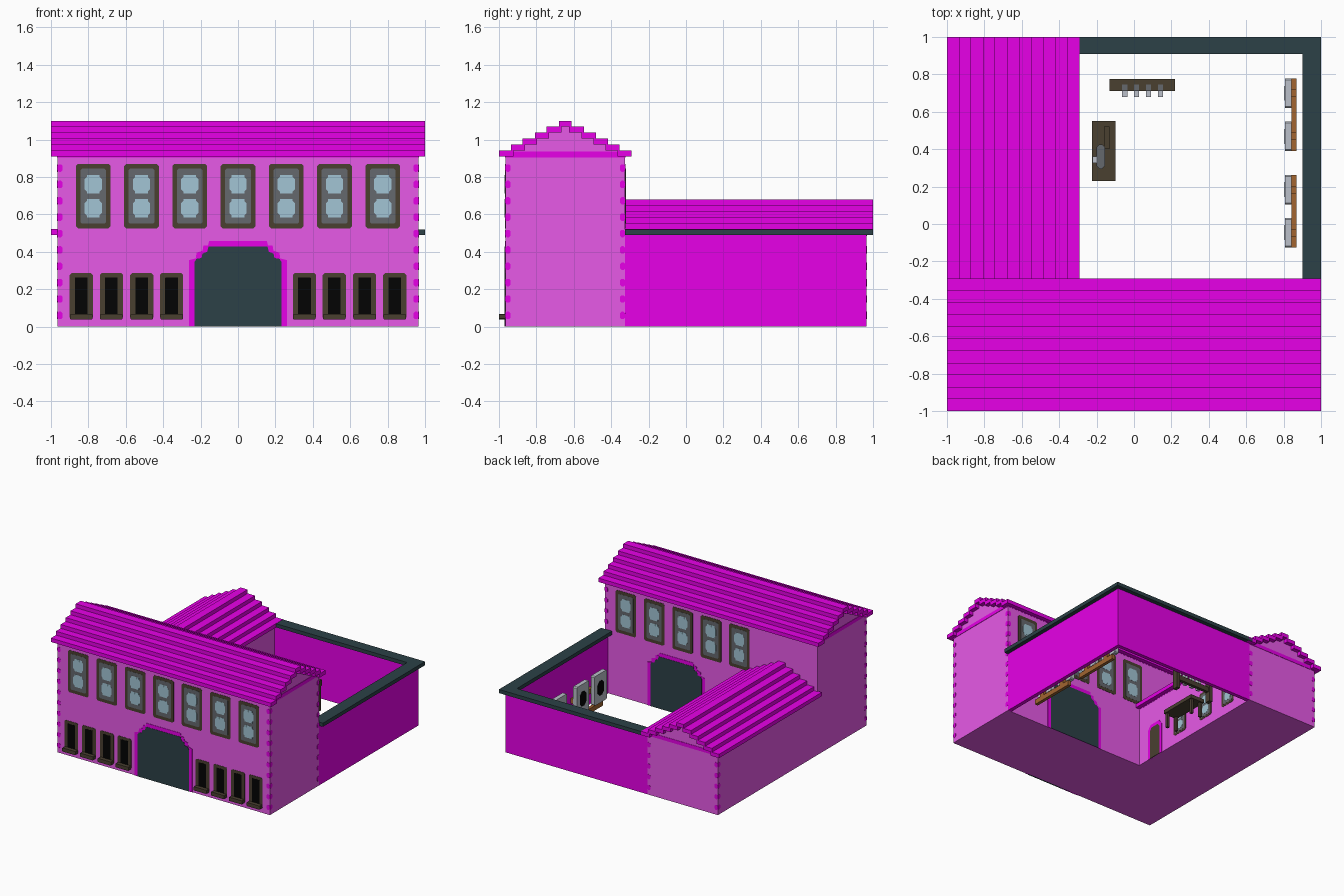
import bpy, bmesh
from mathutils import Vector

cube = bpy.data.objects.get("Cube")
if cube:
    bpy.data.objects.remove(cube, do_unlink=True)


def material(name, r, g, b):
    m = bpy.data.materials.new(name)
    m.use_nodes = True
    m.diffuse_color = (r, g, b, 1)
    bsdf = next(n for n in m.node_tree.nodes if n.type == 'BSDF_PRINCIPLED')
    bsdf.inputs["Base Color"].default_value = (r, g, b, 1)
    bsdf.inputs["Roughness"].default_value = 0.8
    return m


MAGENTA = material("magenta", 0.9, 0.0, 0.9)
PINK = material("pink plaster", 0.8, 0.1, 0.8)
TEAL = material("dark teal", 0.025, 0.053, 0.063)
BROWN = material("dark brown", 0.067, 0.050, 0.030)
GRAY = material("slate gray", 0.130, 0.138, 0.155)
GLASS = material("pale blue glass", 0.36, 0.56, 0.66)
BLACK = material("black", 0.001, 0.001, 0.001)
WOOD = material("orange wood", 0.36, 0.13, 0.030)
SILVER = material("light gray", 0.50, 0.53, 0.59)


class Part:
    """Collects prisms and boxes into one named object."""

    def __init__(self, name, mat):
        self.name, self.mat, self.bm = name, mat, bmesh.new()

    def prism(self, pts, offset):
        a = [self.bm.verts.new(p) for p in pts]
        b = [self.bm.verts.new(Vector(p) + Vector(offset)) for p in pts]
        n = len(a)
        self.bm.faces.new(a)
        self.bm.faces.new(b[::-1])
        for i in range(n):
            self.bm.faces.new((a[i], b[i], b[(i + 1) % n], a[(i + 1) % n]))

    def box(self, x0, x1, y0, y1, z0, z1):
        self.prism([(x0, y0, z0), (x1, y0, z0), (x1, y1, z0), (x0, y1, z0)], (0, 0, z1 - z0))

    def plate(self, wall, pts, d0, d1):
        """Prism on a wall from (along, height) points, d0 to d1 outwards."""
        o, u, n = (Vector(v) for v in wall)
        self.prism([o + u * p[0] + n * d0 + Vector((0, 0, p[1])) for p in pts], n * (d1 - d0))

    def done(self):
        bmesh.ops.recalc_face_normals(self.bm, faces=self.bm.faces)
        me = bpy.data.meshes.new(self.name)
        self.bm.to_mesh(me)
        self.bm.free()
        me.materials.append(self.mat)
        ob = bpy.data.objects.new(self.name, me)
        bpy.context.scene.collection.objects.link(ob)


def octagon(u, z, hu, hz, c):
    """Rectangle with chamfered corners."""
    return [(u - hu + c, z - hz), (u + hu - c, z - hz), (u + hu, z - hz + c), (u + hu, z + hz - c),
            (u + hu - c, z + hz), (u - hu + c, z + hz), (u - hu, z + hz - c), (u - hu, z - hz + c)]


def mirrored(half, u=0):
    return [(u + a, z) for a, z in half] + [(u - a, z) for a, z in reversed(half)]


# Outer and inner wall planes; walls as (origin, direction along, outward normal)
W, V = 0.966, -0.325
FRONT = ((0, -W, 0), (1, 0, 0), (0, -1, 0))
BACK = ((0, V, 0), (1, 0, 0), (0, 1, 0))
WING = ((V, 0, 0), (0, 1, 0), (1, 0, 0))
RIGHT = ((W, 0, 0), (0, 1, 0), (1, 0, 0))
LEFT = ((-W, 0, 0), (0, 1, 0), (-1, 0, 0))
WING_END = ((0, W, 0), (1, 0, 0), (0, 1, 0))

# Main house and wing: stepped gable bodies under stepped roofs
STEP = 0.0317
HALF = [0.355, 0.29, 0.228, 0.163, 0.1, 0.033]


def building(name, base, to_xyz, body, roof_span):
    """to_xyz maps (across, along, z) to the scene; the ridge runs along."""
    half = [(0.3205, 0), (0.3205, base)]
    for i in range(5):
        w = HALF[i + 1] - 0.012
        half += [(w, base + STEP * i), (w, base + STEP * (i + 1))]
    walls = Part(name + "_walls", PINK)
    offset = Vector(to_xyz(0, body[1], 0)) - Vector(to_xyz(0, body[0], 0))
    walls.prism([to_xyz(a, body[0], z) for a, z in mirrored(half)], offset)
    walls.done()
    roof = Part(name + "_roof", MAGENTA)

    def bar(a0, a1, z0, z1, s0, s1):
        off = Vector(to_xyz(0, s1, 0)) - Vector(to_xyz(0, s0, 0))
        roof.prism([to_xyz(a, s0, z) for a, z in ((a0, z0), (a1, z0), (a1, z1), (a0, z1))], off)

    for i, h in enumerate(HALF):
        z = base + STEP * i
        if i == 5:
            bar(-h, h, z, z + STEP, *roof_span)
            continue
        inner = HALF[i + 1] - 0.012
        for s in (-1, 1):
            bar(s * inner, s * h, z, z + STEP, *roof_span)
    # band across the gable foot
    bar(-0.322, 0.322, base - 0.005, base + 0.025, body[0] - 0.003, body[1] + 0.003)
    roof.done()


building("house", 0.91, lambda a, s, z: (s, -0.6455 + a, z), (-W, W), (-1, 1))
building("wing", 0.49, lambda a, s, z: (-0.6455 + a, s, z), (V - 0.01, W), (V - 0.01, 1))

# Rounded corner stones, flush with the walls: (wall, corner, inward direction, count)
quoins = Part("corner_stones", MAGENTA)
for wall, corner, inward, count in (
        (FRONT, -W, 1, 10), (FRONT, W, -1, 10), (BACK, W, -1, 10),
        (RIGHT, -W, 1, 10), (RIGHT, V, -1, 10), (LEFT, -W, 1, 10), (LEFT, W, -1, 5),
        (WING_END, -W, 1, 5), (WING_END, V, -1, 5)):
    for i in range(count):
        z = 0.06 + 0.0875 * i
        quoins.plate(wall, octagon(corner + inward * 0.014, z, 0.0145, 0.02, 0.009), -0.01, 0.002)
quoins.done()

# Courtyard walls and coping
court = Part("courtyard_walls", MAGENTA)
court.box(0.935, W, V, W, 0, 0.49)
court.box(V, 0.935, 0.935, W, 0, 0.49)
court.done()
coping = Part("wall_coping", TEAL)
coping.box(0.9, 1.0, V, 1.0, 0.49, 0.52)
coping.box(V, 0.9, 0.91, 1.0, 0.49, 0.52)
coping.done()

# Glazed windows
frames = Part("window_frames", BROWN)
sashes = Part("window_sashes", GRAY)
panes = Part("window_panes", GLASS)


def glazed(wall, u, z, hu, hz):
    frames.plate(wall, octagon(u, z, hu, hz, 0.012), -0.01, 0.002)
    sashes.plate(wall, octagon(u, z, hu * 0.74, hz * 0.85, 0.008), -0.005, 0.003)
    for s in (-1, 1):
        # upright pane with a wider rounded bulge
        panes.plate(wall, octagon(u, z + s * hz * 0.37, hu * 0.37, hz * 0.29, 0.001), -0.005, 0.004)
        panes.plate(wall, octagon(u, z + s * hz * 0.37, hu * 0.49, hz * 0.22, hu * 0.12), -0.005, 0.0043)


for i in range(-3, 4):
    glazed(FRONT, 0.258 * i, 0.697, 0.093, 0.173)
    if i >= -1:
        glazed(BACK, 0.258 * i, 0.697, 0.093, 0.173)
for y in (0.15, 0.45, 0.71):
    glazed(WING, y, 0.19, 0.07, 0.115)

# Dark ground-floor windows with sills
voids = Part("cellar_window_openings", BLACK)
sills = Part("window_sills", BROWN)
for s in (-1, 1):
    for u in (0.355, 0.515, 0.677, 0.838):
        frames.plate(FRONT, octagon(s * u, 0.163, 0.062, 0.123, 0.01), -0.01, 0.002)
        voids.plate(FRONT, octagon(s * u, 0.163, 0.034, 0.1, 0.002), -0.005, 0.003)
        sills.plate(FRONT, octagon(s * u, 0.053, 0.06, 0.015, 0.004), -0.01, 0.034)
for p in (frames, sashes, panes, voids, sills):
    p.done()

# Arched gates and the small wing door
surround = Part("gate_surrounds", MAGENTA)
gates = Part("gates", TEAL)
OUTER = [(0.262, 0), (0.262, 0.355), (0.225, 0.365), (0.222, 0.395), (0.19, 0.405),
         (0.185, 0.432), (0.16, 0.435), (0.155, 0.457)]
INNER = [(0.233, 0), (0.233, 0.345), (0.222, 0.362), (0.195, 0.367), (0.19, 0.39),
         (0.165, 0.4), (0.158, 0.427)]
for wall, u in ((FRONT, 0), (BACK, 0.315)):
    surround.plate(wall, mirrored(OUTER, u), -0.01, 0.003)
    gates.plate(wall, mirrored(INNER, u), -0.008, 0.005)
small = Part("small_door", BROWN)
surround.plate(WING, mirrored([(0.08, 0), (0.08, 0.25), (0.05, 0.29)], -0.14), -0.01, 0.003)
small.plate(WING, mirrored([(0.055, 0), (0.055, 0.24), (0.035, 0.262)], -0.14), -0.008, 0.005)
for p in (surround, gates, small):
    p.done()

# Targets on wooden stands along the right wall
stands = Part("target_stands", WOOD)
targets = Part("targets", SILVER)
marks = Part("target_marks", BLACK)
FACE = ((0.842, 0, 0), (0, 1, 0), (-1, 0, 0))
for y0, y1 in ((-0.125, 0.263), (0.39, 0.778)):
    for z in (0, 0.16):
        stands.box(0.842, 0.868, y0, y1, z, z + 0.04)
    for y in (y0 + 0.079, y1 - 0.079):
        stands.box(0.842, 0.868, y - 0.02, y + 0.02, 0.04, 0.27)
        targets.plate(FACE, octagon(y, 0.185, 0.079, 0.12, 0.008), 0, 0.035)
        marks.plate(FACE, octagon(y, 0.185, 0.04, 0.06, 0.025), 0.03, 0.037)
for p in (stands, targets, marks):
    p.done()

# Work table and tool rack
table = Part("work_table", BROWN)
table.box(-0.225, -0.1, 0.23, 0.55, 0.12, 0.15)
for x in (-0.215, -0.13):
    for y in (0.24, 0.52):
        table.box(x, x + 0.02, y, y + 0.02, 0, 0.12)
table.box(-0.16, -0.13, 0.4, 0.52, 0.15, 0.165)
table.done()
rack = Part("tool_rack", BROWN)
rack.box(-0.13, 0.22, 0.71, 0.775, 0.2, 0.25)
rack.box(-0.13, 0.22, 0.73, 0.755, 0.08, 0.12)
for x in (-0.13, 0.19):
    rack.box(x, x + 0.03, 0.72, 0.765, 0, 0.2)
rack.done()
tools = Part("tools", SILVER)
fittings = Part("tool_fittings", GRAY)
for x in (-0.05, 0.014, 0.078, 0.142):
    tools.box(x - 0.014, x + 0.014, 0.68, 0.71, 0.1, 0.235)
    fittings.box(x - 0.014, x + 0.014, 0.71, 0.745, 0.24, 0.255)
fittings.prism([(a - 0.178, b + 0.36, 0.15) for a, b in octagon(0, 0, 0.022, 0.065, 0.015)], (0, 0, 0.025))
tools.box(-0.222, -0.195, 0.325, 0.36, 0.15, 0.17)
tools.done()
fittings.done()
